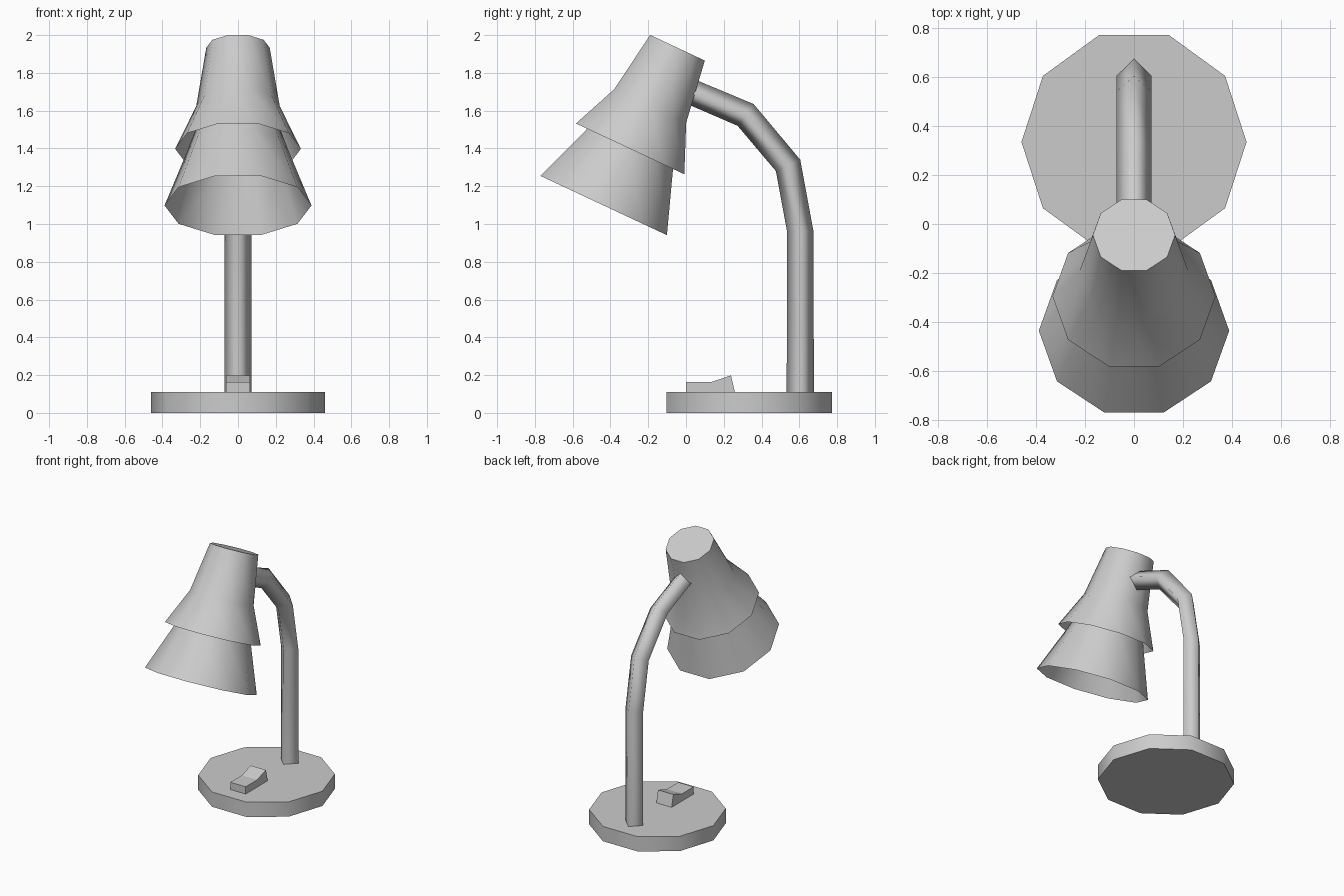
import bpy
import bmesh
import math
from mathutils import Matrix, Vector

default = bpy.data.objects.get("Cube")
if default:
    bpy.data.objects.remove(default, do_unlink=True)

GREY = (0.6, 0.6, 0.6, 1)
grey = bpy.data.materials.new("plain grey")
grey.use_nodes = True
grey.diffuse_color = GREY
grey.node_tree.nodes["Principled BSDF"].inputs["Base Color"].default_value = GREY


def loft(name, rings, cap_first=False, cap_last=False, smooth=60, outward=True):
    """Skin a list of equal-sized point rings into one object."""
    bm = bmesh.new()
    loops = [[bm.verts.new(p) for p in ring] for ring in rings]
    n = len(loops[0])
    for a, b in zip(loops, loops[1:]):
        for i in range(n):
            j = (i + 1) % n
            bm.faces.new((a[i], a[j], b[j], b[i]))
    if cap_first:
        bm.faces.new(loops[0][::-1])
    if cap_last:
        bm.faces.new(loops[-1])
    bmesh.ops.recalc_face_normals(bm, faces=bm.faces)
    # open shells: make sure the wall faces away from the axis
    if outward:
        centre = sum((v.co for v in loops[0]), Vector()) / n
        wall = bm.faces[0] if not hasattr(bm.faces, "ensure_lookup_table") else None
        bm.faces.ensure_lookup_table()
        wall = bm.faces[0]
        if wall.normal.dot(wall.calc_center_median() - centre) < 0:
            bmesh.ops.reverse_faces(bm, faces=bm.faces)
    mesh = bpy.data.meshes.new(name)
    bm.to_mesh(mesh)
    bm.free()
    mesh.materials.append(grey)
    if smooth:
        mesh.shade_smooth()
        mesh.set_sharp_from_angle(angle=math.radians(smooth))
    obj = bpy.data.objects.new(name, mesh)
    bpy.context.collection.objects.link(obj)
    return obj


def decagon(radius, height, frame):
    """Ten-sided ring across the local z axis of a frame."""
    return [frame @ Vector((radius * math.cos(math.tau * i / 10),
                            radius * math.sin(math.tau * i / 10), height))
            for i in range(10)]


# Round base
base_frame = Matrix.Translation((0, 0.335, 0))
loft("base", [decagon(0.46, z, base_frame) for z in (0, 0.11)], True, True)

# Tilted lamp head: capped outer shade over an open inner shade
head = Matrix.Translation((0, -0.045, 1.933)) @ Matrix.Rotation(math.radians(-25.1), 4, "X")
outer = [(0.168, 0), (0.221, -0.341), (0.333, -0.591)]
inner = [(0.18, -0.35), (0.267, -0.6), (0.389, -0.922)]
loft("outer_shade", [decagon(r, z, head) for r, z in outer], cap_first=True)
loft("inner_shade", [decagon(r, z, head) for r, z in inner])

# Bent arm with a diamond section, given by its back and front edges
half = 0.072
bends = [((0.677, 0.10), (0.533, 0.10)),
         ((0.675, 0.96), (0.535, 0.96)),
         ((0.605, 1.34), (0.476, 1.28)),
         ((0.358, 1.635), (0.273, 1.52)),
         ((0.035, 1.77), (0.0, 1.638))]
arm_rings = []
for (by, bz), (fy, fz) in bends:
    my, mz = (by + fy) / 2, (bz + fz) / 2
    arm_rings.append([Vector((0, by, bz)), Vector((half, my, mz)),
                      Vector((0, fy, fz)), Vector((-half, my, mz))])
loft("arm", arm_rings, smooth=180)

# Rocker switch extruded sideways from its side profile
profile = [(0, 0.105), (0, 0.164), (0.135, 0.164), (0.238, 0.198), (0.26, 0.105)]
loft("switch", [[Vector((x, y, z)) for y, z in profile] for x in (-0.063, 0.063)],
     True, True, smooth=0, outward=False)
